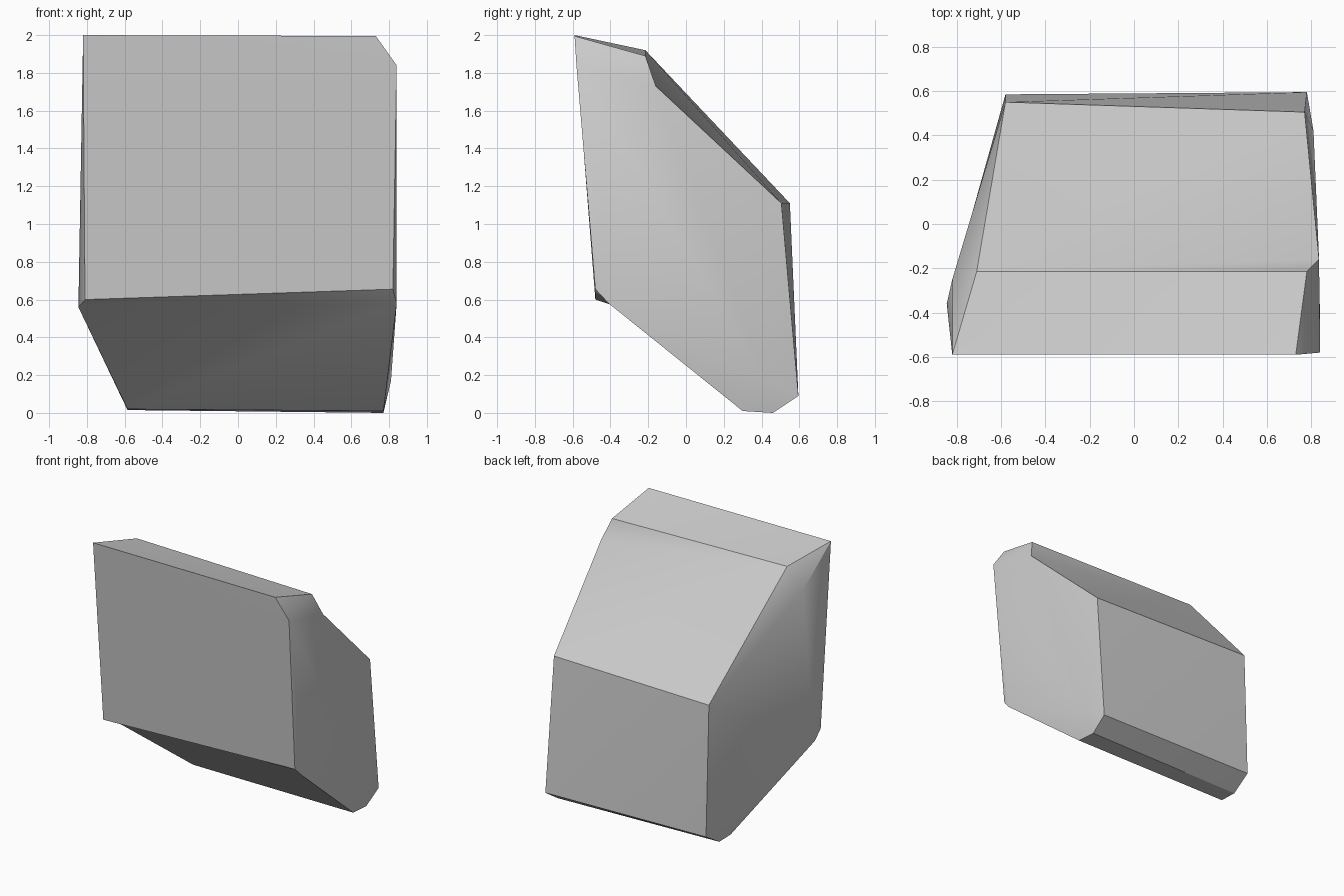
import bpy
import bmesh
import math

default_cube = bpy.data.objects.get("Cube")
if default_cube:
    bpy.data.objects.remove(default_cube, do_unlink=True)


def make_material(name, colour):
    material = bpy.data.materials.new(name)
    material.use_nodes = True
    material.diffuse_color = colour
    shader = material.node_tree.nodes["Principled BSDF"]
    shader.inputs["Base Color"].default_value = colour
    return material


def fan(bm, verts, hub, *rim):
    """Fill a facet with triangles spreading from the hub corner."""
    for first, second in zip(rim, rim[1:]):
        bm.faces.new([verts[n] for n in (hub, first, second)])


def faceted_block(name, corners, facets, material):
    mesh = bpy.data.meshes.new(name)
    bm = bmesh.new()
    verts = {key: bm.verts.new(co) for key, co in corners.items()}
    for facet in facets:
        fan(bm, verts, *facet.split())
    bmesh.ops.recalc_face_normals(bm, faces=list(bm.faces))
    bm.to_mesh(mesh)
    bm.free()
    mesh.materials.append(material)
    block = bpy.data.objects.new(name, mesh)
    bpy.context.collection.objects.link(block)
    return block


corners = {
    # -x side, lower case, from the top front round to the front edge
    "top": (-0.82, -0.59, 2.0),
    "ridge": (-0.71, -0.215, 1.92),
    "shoulder": (-0.82, -0.25, 1.75),
    "back": (-0.58, 0.55, 1.11),
    "heel": (-0.58, 0.585, 0.11),
    "foot": (-0.585, 0.43, 0.015),
    "toe": (-0.585, 0.29, 0.02),
    "belly": (-0.845, -0.36, 0.56),
    "chin": (-0.81, -0.48, 0.6),
    # +x side, upper case, with a clipped top corner and a slight bulge
    "TOP": (0.73, -0.59, 1.995),
    "CLIP": (0.84, -0.58, 1.84),
    "RIDGE": (0.78, -0.215, 1.89),
    "SHOULDER": (0.835, -0.16, 1.73),
    "BACK": (0.77, 0.505, 1.11),
    "HEEL": (0.78, 0.595, 0.09),
    "FOOT": (0.77, 0.46, 0),
    "TOE": (0.77, 0.3, 0.01),
    "BULGE": (0.81, 0.42, 0.17),
    "BELLY": (0.84, -0.41, 0.58),
    "CHIN": (0.82, -0.48, 0.655),
}

facets = [
    # Top, long slope and back
    "top TOP RIDGE ridge",
    "ridge RIDGE SHOULDER BACK back",
    "back BACK HEEL heel",
    # Base strips and underside
    "heel HEEL FOOT foot",
    "foot FOOT TOE toe",
    "toe TOE BELLY belly",
    "belly BELLY CHIN chin",
    # Front
    "top chin CHIN CLIP TOP",
    # -x chamfer and side
    "shoulder top ridge back",
    "belly chin top shoulder back heel foot toe",
    # +x clipped corner and side
    "RIDGE TOP CLIP SHOULDER",
    "CLIP CHIN BELLY BULGE",
    "BULGE BELLY TOE FOOT HEEL BACK SHOULDER CLIP",
]

stone_grey = make_material("stone_grey", (0.61, 0.61, 0.61, 1))
rock = faceted_block("rock_block", corners, facets, stone_grey)

# Soft shading across the broad faces, crisp at the main edges
bpy.ops.object.select_all(action="DESELECT")
rock.select_set(True)
bpy.context.view_layer.objects.active = rock
bpy.ops.object.shade_smooth_by_angle(angle=math.radians(30))
